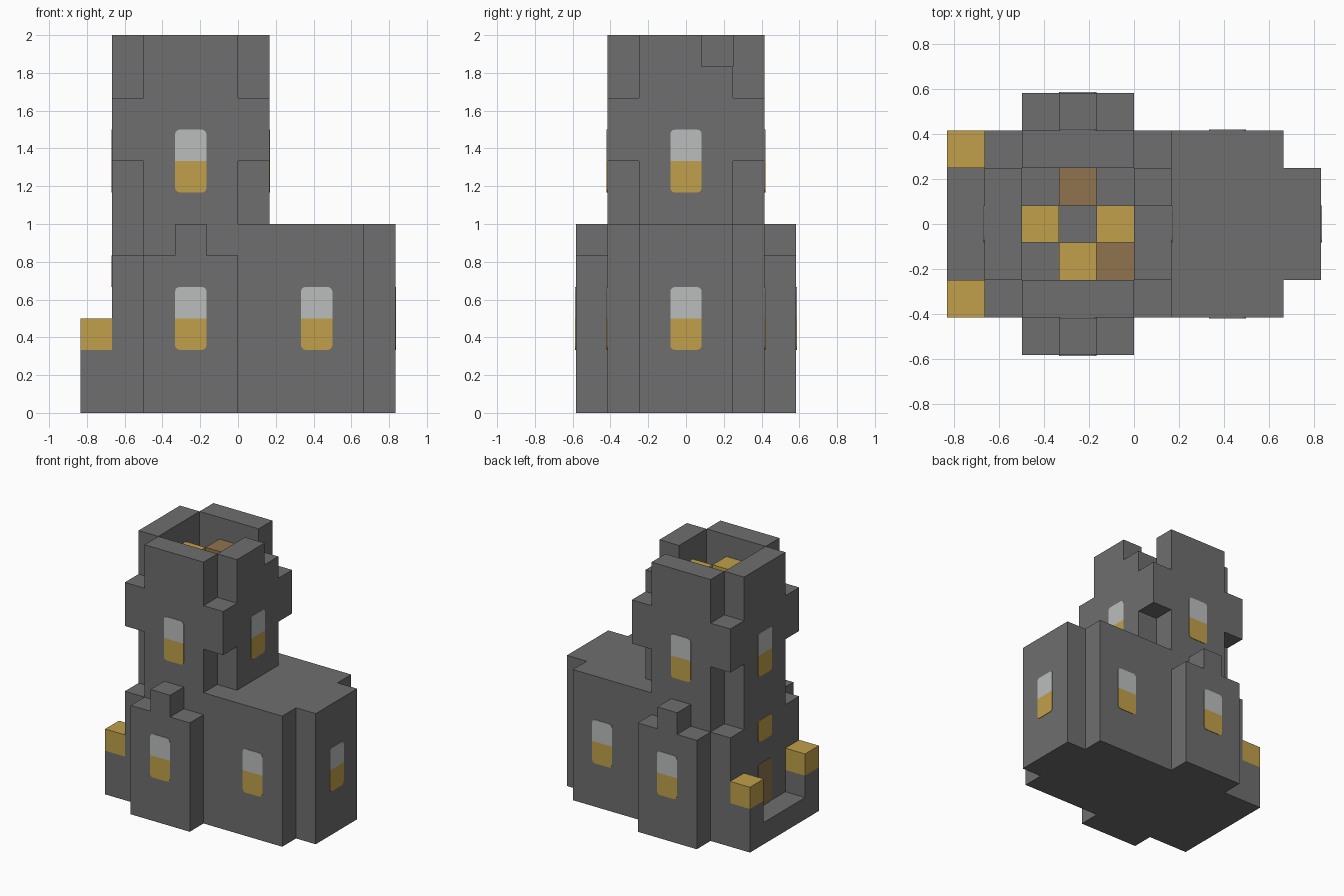
import bpy
import bmesh
from math import sin, cos, pi, radians
from mathutils import Matrix, Vector

if "Cube" in bpy.data.objects:
    bpy.data.objects.remove(bpy.data.objects["Cube"], do_unlink=True)

U = 1 / 6  # one building block


def material(name, rgb):
    m = bpy.data.materials.new(name)
    m.use_nodes = True
    m.diffuse_color = (*rgb, 1)
    m.node_tree.nodes["Principled BSDF"].inputs["Base Color"].default_value = (*rgb, 1)
    return m


STONE = material("grey stone", (0.156, 0.156, 0.156))
GOLD = material("gold", (0.527, 0.352, 0.069))
GLASS = material("pale glass", (0.5, 0.51, 0.51))
WOOD = material("brown wood", (0.275, 0.174, 0.076))


def finish(name, bm, mats):
    bmesh.ops.recalc_face_normals(bm, faces=bm.faces)
    me = bpy.data.meshes.new(name)
    bm.to_mesh(me)
    bm.free()
    for m in mats:
        me.materials.append(m)
    ob = bpy.data.objects.new(name, me)
    bpy.context.collection.objects.link(ob)
    return ob


def prism(name, outline, z0, z1, mat=STONE):
    """Extrude a plan outline, given in blocks, between two heights."""
    bm = bmesh.new()
    face = bm.faces.new([bm.verts.new((x * U, y * U, z0 * U)) for x, y in outline])
    top = bmesh.ops.extrude_face_region(bm, geom=[face])["geom"]
    bmesh.ops.translate(bm, vec=(0, 0, (z1 - z0) * U),
                        verts=[v for v in top if isinstance(v, bmesh.types.BMVert)])
    return finish(name, bm, [mat])


def box(name, x, y, z, mat=STONE):
    outline = [(x[0], y[0]), (x[1], y[0]), (x[1], y[1]), (x[0], y[1])]
    return prism(name, outline, z[0], z[1], mat)


def plate(name, x, y, z, turn, height, low, high):
    """Thin round-cornered plate; the half above its middle takes the high colour."""
    r, bm, pts = 0.15, bmesh.new(), []
    corners = [(0.5 - r, height - r), (r - 0.5, height - r), (r - 0.5, r), (0.5 - r, r)]
    for i, (cx, cz) in enumerate(corners):
        for k in range(4):
            a = pi / 2 * (i + k / 3)
            pts.append(bm.verts.new(((cx + r * cos(a)) * U, 0, (cz + r * sin(a)) * U)))
    face = bm.faces.new(pts)
    front = bmesh.ops.extrude_face_region(bm, geom=[face])["geom"]
    bmesh.ops.translate(bm, vec=(0, -0.004, 0),
                        verts=[v for v in front if isinstance(v, bmesh.types.BMVert)])
    middle = height * U / 2
    bmesh.ops.bisect_plane(bm, geom=bm.verts[:] + bm.edges[:] + bm.faces[:],
                           plane_co=(0, 0, middle), plane_no=(0, 0, 1))
    for f in bm.faces:
        f.material_index = int(f.calc_center_median().z > middle)
    place = Matrix.Translation(Vector((x, y, z)) * U) @ Matrix.Rotation(radians(turn), 4, "Z")
    bm.transform(place)
    return finish(name, bm, [low, high])


def window(name, x, y, z, turn):
    return plate(name, x, y, z, turn, 2, GOLD, GLASS)


# Main hall: notched west corners stop one block lower
box("hall", (-3, 4), (-2.5, 2.5), (0, 6))
box("hall_west_wall", (-4, -3), (-1.5, 1.5), (0, 6))
box("hall_end_bay", (4, 5), (-1.5, 1.5), (0, 6))
window("end_window", 5, 0, 2, 90)

# Tower: cross-shaped shaft, then a square storey overhanging it
cross = [(-3, -2.5), (0, -2.5), (0, -1.5), (1, -1.5), (1, 1.5), (0, 1.5),
         (0, 2.5), (-3, 2.5), (-3, 1.5), (-4, 1.5), (-4, -1.5), (-3, -1.5)]
prism("tower_shaft", cross, 6, 8)
box("tower_storey", (-4, 1), (-2.5, 2.5), (8, 10))

# Parapet with open corners and one lowered gap
box("parapet_west", (-4, -3), (-1.5, 1.5), (10, 12))
box("parapet_east", (0, 1), (-1.5, 0.5), (10, 12))
box("parapet_east_gap", (0, 1), (0.5, 1.5), (10, 11))

# Furniture on the tower roof
box("roof_gold_west", (-3, -2), (-0.5, 0.5), (10, 11), GOLD)
box("roof_gold_east", (-1, 0), (-0.5, 0.5), (10, 11), GOLD)
box("roof_gold_front", (-2, -1), (-1.5, -0.5), (10, 11), GOLD)
box("roof_wood_block", (-2, -1), (0.5, 1.5), (10, 11), WOOD)
box("roof_wood_panel", (-1, 0), (-1.5, -0.5), (10, 10.04), WOOD)

# Parts repeated on front and back
for side, s, turn in (("front", -1, 0), ("back", 1, 180)):
    def span(a, b):
        return sorted((s * a, s * b))
    box(side + "_west_corner", (-4, -3), span(1.5, 2.5), (0, 5))
    box(side + "_buttress", (-3, 0), span(2.5, 3.5), (0, 5))
    box(side + "_pinnacle", (-2, -1), span(2.5, 3.5), (5, 6))
    box(side + "_parapet", (-3, 0), span(1.5, 2.5), (10, 12))
    box(side + "_terrace_post", (-5, -4), span(1.5, 2.5), (0, 2))
    box(side + "_terrace_lamp", (-5, -4), span(1.5, 2.5), (2, 3), GOLD)
    window(side + "_buttress_window", -1.5, s * 3.5, 2, turn)
    window(side + "_hall_window", 2.5, s * 2.5, 2, turn)
    window(side + "_tower_window", -1.5, s * 2.5, 7, turn)

# Entrance side and remaining tower windows
box("terrace", (-5, -4), (-1.5, 1.5), (0, 1))
plate("door", -4, 0, 1, -90, 2, WOOD, WOOD)
plate("door_lamp", -4, 0, 4, -90, 1, GOLD, GOLD)
window("west_tower_window", -4, 0, 7, -90)
window("east_tower_window", 1, 0, 7, 90)
